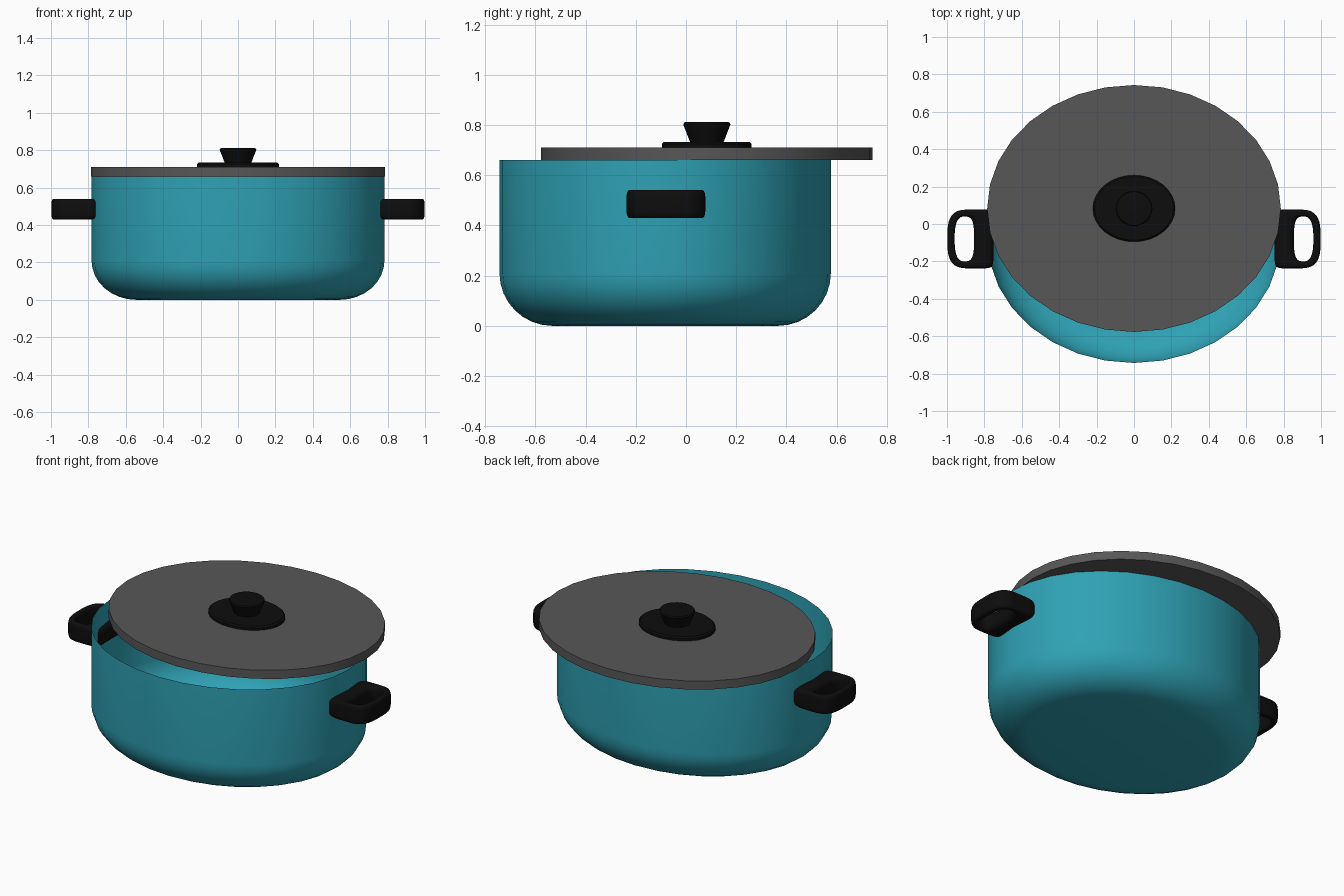
import bpy, bmesh, math

if "Cube" in bpy.data.objects:
    bpy.data.objects.remove(bpy.data.objects["Cube"])

SEG = 32


def material(name, rgb):
    m = bpy.data.materials.new(name)
    m.diffuse_color = (*rgb, 1)
    m.use_nodes = True
    m.node_tree.nodes["Principled BSDF"].inputs["Base Color"].default_value = m.diffuse_color
    return m


teal = material("teal_enamel", (0.028, 0.36, 0.46))
grey = material("dark_grey", (0.095, 0.095, 0.095))
black = material("black_plastic", (0.004, 0.004, 0.004))


def finish(bm, name, mat, loc=(0, 0, 0)):
    bmesh.ops.recalc_face_normals(bm, faces=bm.faces)
    me = bpy.data.meshes.new(name)
    bm.to_mesh(me)
    bm.free()
    ob = bpy.data.objects.new(name, me)
    ob.location = loc
    me.materials.append(mat)
    bpy.context.collection.objects.link(ob)
    bpy.ops.object.select_all(action='DESELECT')
    ob.select_set(True)
    bpy.context.view_layer.objects.active = ob
    bpy.ops.object.shade_smooth_by_angle(angle=math.radians(35))
    return ob


def lathe(name, profile, mat, y, cap_top=True):
    """Stack elliptical rings given as (radius x, radius y, z)."""
    bm = bmesh.new()
    rings = []
    for rx, ry, z in profile:
        rings.append([bm.verts.new((rx * math.cos(a), ry * math.sin(a), z))
                      for a in (2 * math.pi * i / SEG for i in range(SEG))])
    for r0, r1 in zip(rings, rings[1:]):
        for i in range(SEG):
            j = (i + 1) % SEG
            bm.faces.new((r0[i], r0[j], r1[j], r1[i]))
    bm.faces.new(rings[0][::-1])
    if cap_top:
        bm.faces.new(rings[-1])
    return finish(bm, name, mat, (0, y, 0))


# Open pot: thin shell with a rounded bottom edge
POT_Y, LID_Y = -0.083, 0.083
profile = []
for k in range(9):
    a = math.pi / 2 * k / 8
    inset = 1 - math.sin(a)
    profile.append((0.783 - 0.24 * inset, 0.66 - 0.21 * inset,
                    0.21 * (1 - math.cos(a))))
profile.append((0.783, 0.66, 0.66))
lathe("pot_body", profile, teal, POT_Y, cap_top=False)

# Lid slid towards the back, with its knob
lathe("lid", [(0.785, 0.66, 0.66), (0.785, 0.66, 0.711)], grey, LID_Y)
lathe("knob_base", [(0.22, 0.178, 0.705), (0.22, 0.178, 0.725),
                    (0.21, 0.17, 0.733)], black, LID_Y)
lathe("knob", [(0.068, 0.064, 0.725), (0.098, 0.094, 0.802),
               (0.094, 0.09, 0.81), (0.085, 0.08, 0.812)], black, LID_Y)


def rounded(a, cx, hx, hy, p_out, p_in):
    """Superellipse point, squarer on the pot side."""
    c, s = math.cos(a), math.sin(a)
    p = p_out if c > 0 else p_in
    r = (abs(c) ** p + abs(s) ** p) ** (-1 / p)
    return cx + hx * c * r, hy * s * r


# Loop handle: rounded section swept between the outer outline and the hole
section = []
for q in range(4):
    cu, cv = [(0.72, 0.025), (0.28, 0.025), (0.28, -0.025), (0.72, -0.025)][q]
    for k in range(5):
        a = math.pi / 2 * (q + k / 4)
        section.append((cu + 0.28 * math.cos(a), cv + 0.03 * math.sin(a)))

N = 56
bm = bmesh.new()
loops = []
for i in range(N):
    a = 2 * math.pi * i / N
    ox, oy = rounded(a, 0.875, 0.123, 0.157, 3.2, 12)
    ix, iy = rounded(a, 0.907, 0.052, 0.12, 2.6, 3.2)
    loops.append([bm.verts.new((ix + (ox - ix) * u, iy + (oy - iy) * u, v))
                  for u, v in section])
M = len(section)
for i in range(N):
    p, q = loops[i], loops[(i + 1) % N]
    for k in range(M):
        l = (k + 1) % M
        bm.faces.new((p[k], q[k], q[l], p[l]))
handle = finish(bm, "handles", black, (0, POT_Y + 0.003, 0.485))
handle.modifiers.new("mirror", 'MIRROR').use_axis = (True, False, False)
